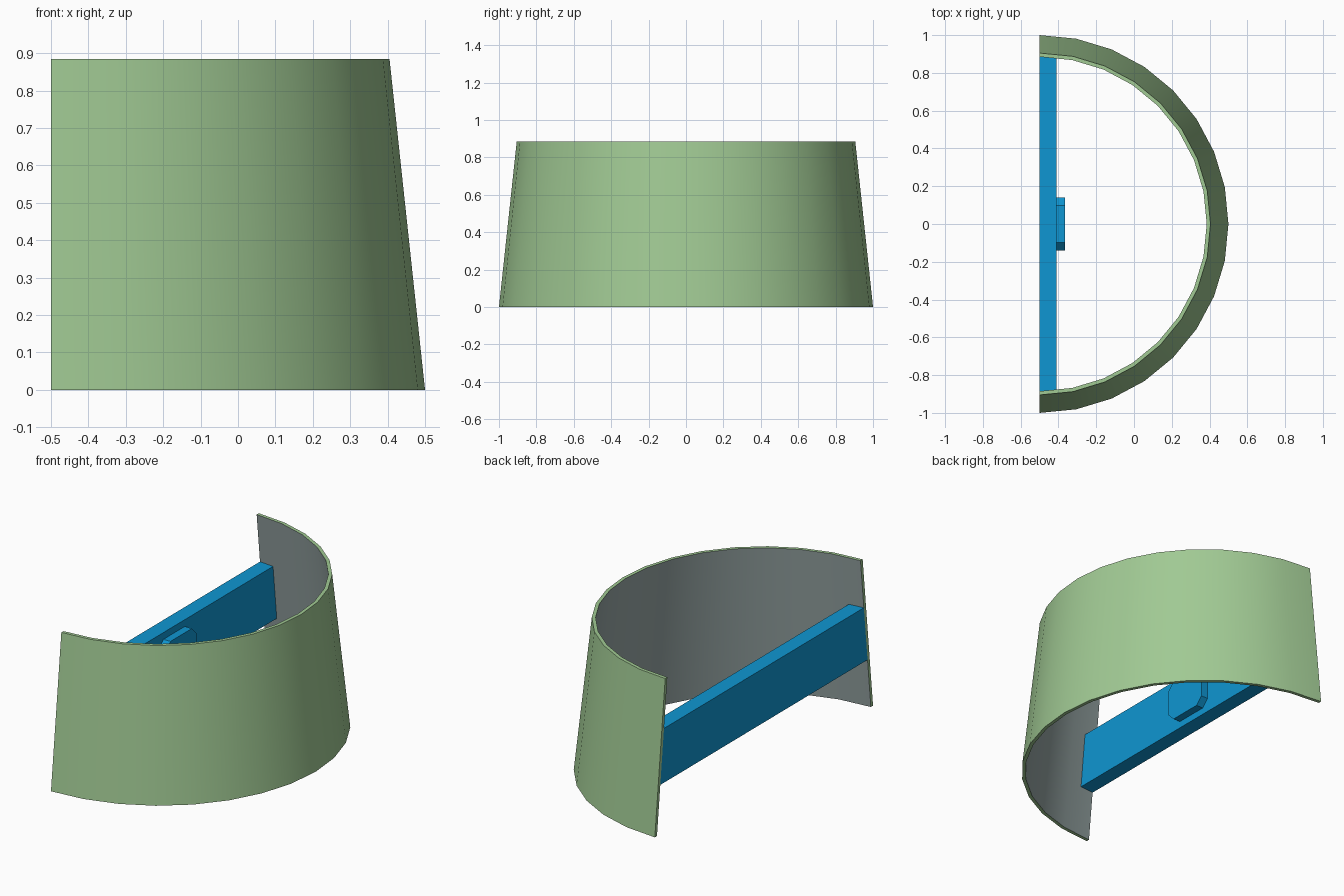
import bpy, bmesh, math

cube = bpy.data.objects.get("Cube")
if cube:
    bpy.data.objects.remove(cube, do_unlink=True)

HEIGHT = 0.885
OPEN_X = -0.5        # plane of the open side
WALL = 0.02
TAPER = 0.095
SEGMENTS = 16


def material(name, rgb):
    linear = [((c / 255 + 0.055) / 1.055) ** 2.4 for c in rgb] + [1]
    mat = bpy.data.materials.new(name)
    mat.use_nodes = True
    mat.diffuse_color = linear
    mat.node_tree.nodes["Principled BSDF"].inputs["Base Color"].default_value = linear
    return mat


green = material("soft green", (161, 202, 148))
grey = material("lining grey", (151, 166, 165))
blue = material("bright blue", (15, 150, 210))


def make_object(name, bm, materials):
    bmesh.ops.recalc_face_normals(bm, faces=bm.faces)
    mesh = bpy.data.meshes.new(name)
    bm.to_mesh(mesh)
    bm.free()
    for mat in materials:
        mesh.materials.append(mat)
    obj = bpy.data.objects.new(name, mesh)
    bpy.context.collection.objects.link(obj)
    return obj


def prism(name, outline, x0, x1, mat):
    """Extrude a (y, z) outline along x."""
    bm = bmesh.new()
    face = bm.faces.new([bm.verts.new((x0, y, z)) for y, z in outline])
    side = bmesh.ops.extrude_face_region(bm, geom=[face])["geom"]
    moved = [v for v in side if isinstance(v, bmesh.types.BMVert)]
    bmesh.ops.translate(bm, verts=moved, vec=(x1 - x0, 0, 0))
    return make_object(name, bm, [mat])


def inner_radius(z):
    return 1 - WALL - TAPER * z / HEIGHT


# Tapered half-round wall: sweep its cross-section around the open side's centre
bm = bmesh.new()
section = [(1, 0), (1 - TAPER, HEIGHT), (inner_radius(HEIGHT), HEIGHT), (inner_radius(0), 0)]
rings = []
for i in range(SEGMENTS + 1):
    a = math.pi * i / SEGMENTS - math.pi / 2
    rings.append([bm.verts.new((OPEN_X + r * math.cos(a), r * math.sin(a), z))
                  for r, z in section])
for a, b in zip(rings, rings[1:]):
    for k in range(4):
        n = (k + 1) % 4
        face = bm.faces.new((a[k], b[k], b[n], a[n]))
        face.material_index = 1 if k == 2 else 0    # inside lining
bm.faces.new(rings[0])
bm.faces.new(rings[-1])
wall = make_object("curved_wall", bm, [green, grey])
bpy.ops.object.select_all(action="DESELECT")
wall.select_set(True)
bpy.context.view_layer.objects.active = wall
bpy.ops.object.shade_smooth_by_angle(angle=math.radians(30))

# Cross bar whose ends follow the sloping wall
low, high = 0.285, 0.6
prism("cross_bar",
      [(-inner_radius(low), low), (inner_radius(low), low),
       (inner_radius(high), high), (-inner_radius(high), high)],
      OPEN_X, -0.41, blue)

# Raised plate with cut corners on the inner face of the bar
half_w, half_h, cut, mid = 0.14, 0.118, 0.042, (low + high) / 2
corners = []
for sy, sz in ((1, 1), (-1, 1), (-1, -1), (1, -1)):
    pair = [(sy * half_w, mid + sz * (half_h - cut)),
            (sy * (half_w - cut), mid + sz * half_h)]
    corners += pair if sy * sz > 0 else pair[::-1]
prism("raised_plate", corners, -0.41, -0.365, blue)
